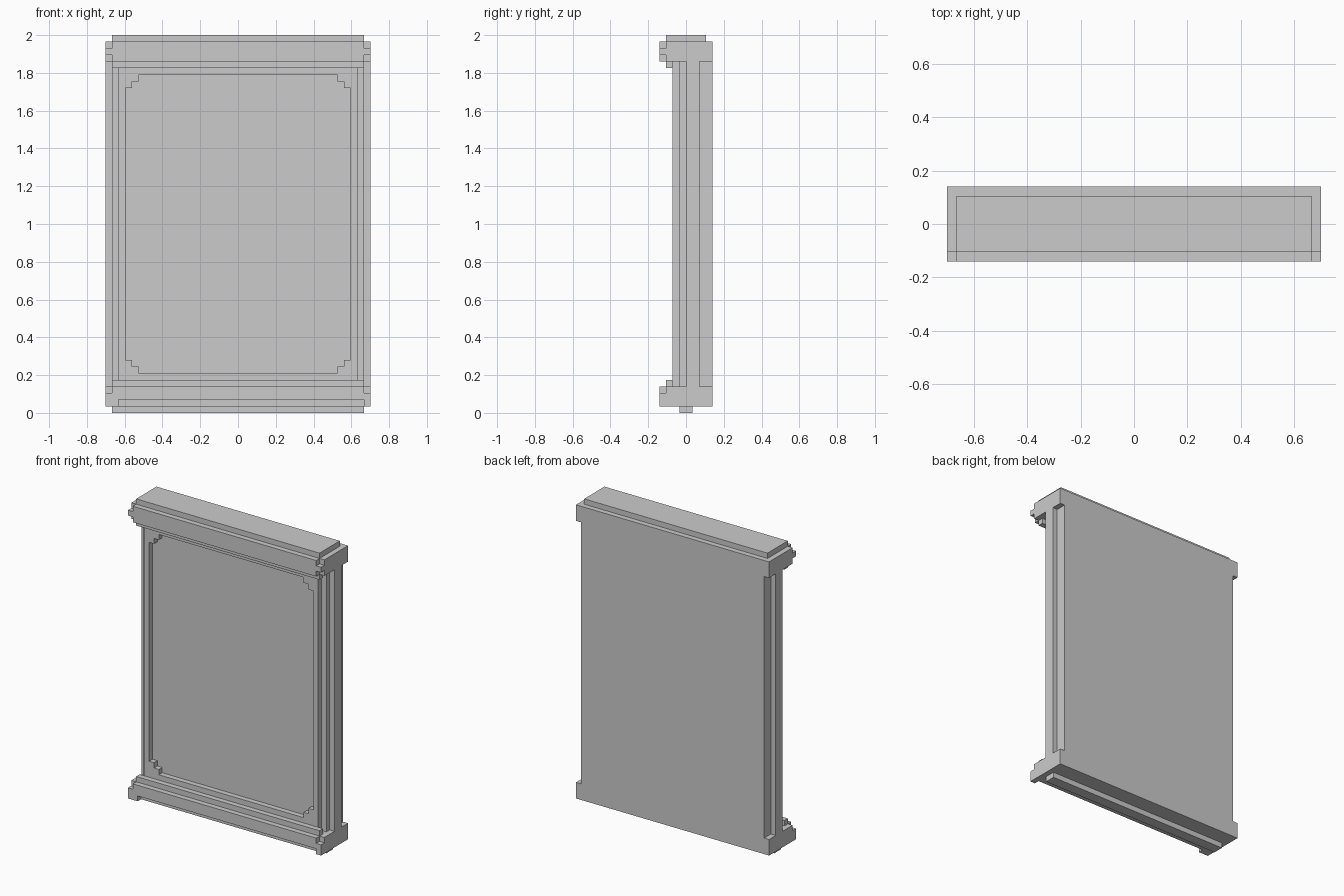
import bpy, bmesh

if "Cube" in bpy.data.objects:
    bpy.data.objects.remove(bpy.data.objects["Cube"])

U = 2 / 57  # one grid step; all sizes below are in grid steps


def add_object(name, bm):
    bmesh.ops.recalc_face_normals(bm, faces=bm.faces)
    mesh = bpy.data.meshes.new(name)
    bm.to_mesh(mesh)
    bm.free()
    ob = bpy.data.objects.new(name, mesh)
    bpy.context.collection.objects.link(ob)
    return ob


def box(name, x, y, z):
    """Box from (min, max) ranges."""
    bm = bmesh.new()
    bmesh.ops.create_cube(bm, size=1)
    for v in bm.verts:
        v.co = [(r[0] if c < 0 else r[1]) * U for c, r in zip(v.co, (x, y, z))]
    return add_object(name, bm)


def prism(name, points, y0, y1):
    """Front (x, z) profile extruded along y."""
    bm = bmesh.new()
    face = bm.faces.new([bm.verts.new((px * U, y0 * U, pz * U)) for px, pz in points])
    new = bmesh.ops.extrude_face_region(bm, geom=[face])["geom"]
    moved = [g for g in new if isinstance(g, bmesh.types.BMVert)]
    bmesh.ops.translate(bm, verts=moved, vec=(0, (y1 - y0) * U, 0))
    return add_object(name, bm)


# Layered panel between the two crossbeams
box("back_plate", (-19, 19), (2, 4), (4, 53))
box("side_ridge_plate", (-20, 20), (0, 2), (4, 53))
box("inset_panel", (-19, 19), (-1, 0), (4, 53))

# Front frame with stepped inner corners: right half, mirrored
steps_top = [(0, 51), (15, 51), (15, 50), (16, 50), (16, 49), (17, 49)]
steps_bottom = [(px, 57 - pz) for px, pz in reversed(steps_top)]
frame = prism("front_frame",
              [(0, 4), (18, 4), (18, 53), (0, 53)] + steps_top + steps_bottom, -2, -1)
mirror = frame.modifiers.new("mirror", 'MIRROR')
mirror.use_clip = True

# Rails stepping out from the frame to the beams
for label, z in (("lower", (4, 5)), ("upper", (52, 53))):
    box(label + "_rail", (-19, 19), (-3, -2), z)

# Crossbeams and caps
box("lower_beam", (-20, 20), (-3, 4), (1, 4))
box("upper_beam", (-20, 20), (-3, 4), (53, 56))
box("top_cap", (-19, 19), (-3, 3), (56, 57))
box("bottom_tongue", (-19, 19), (-1, 1), (0, 1))

# Upper front moulding: only the middle row reaches the ends
prism("upper_moulding",
      [(-19, 53), (19, 53), (19, 54), (20, 54), (20, 55), (19, 55),
       (19, 56), (-19, 56), (-19, 55), (-20, 55), (-20, 54), (-19, 54)], -4, -3)

# Lower front moulding with a notch between its end feet
prism("lower_moulding",
      [(-20, 1), (-18, 1), (-18, 2), (19, 2), (19, 1), (20, 1),
       (20, 3), (19, 3), (19, 4), (-19, 4), (-19, 3), (-20, 3)], -4, -3)
